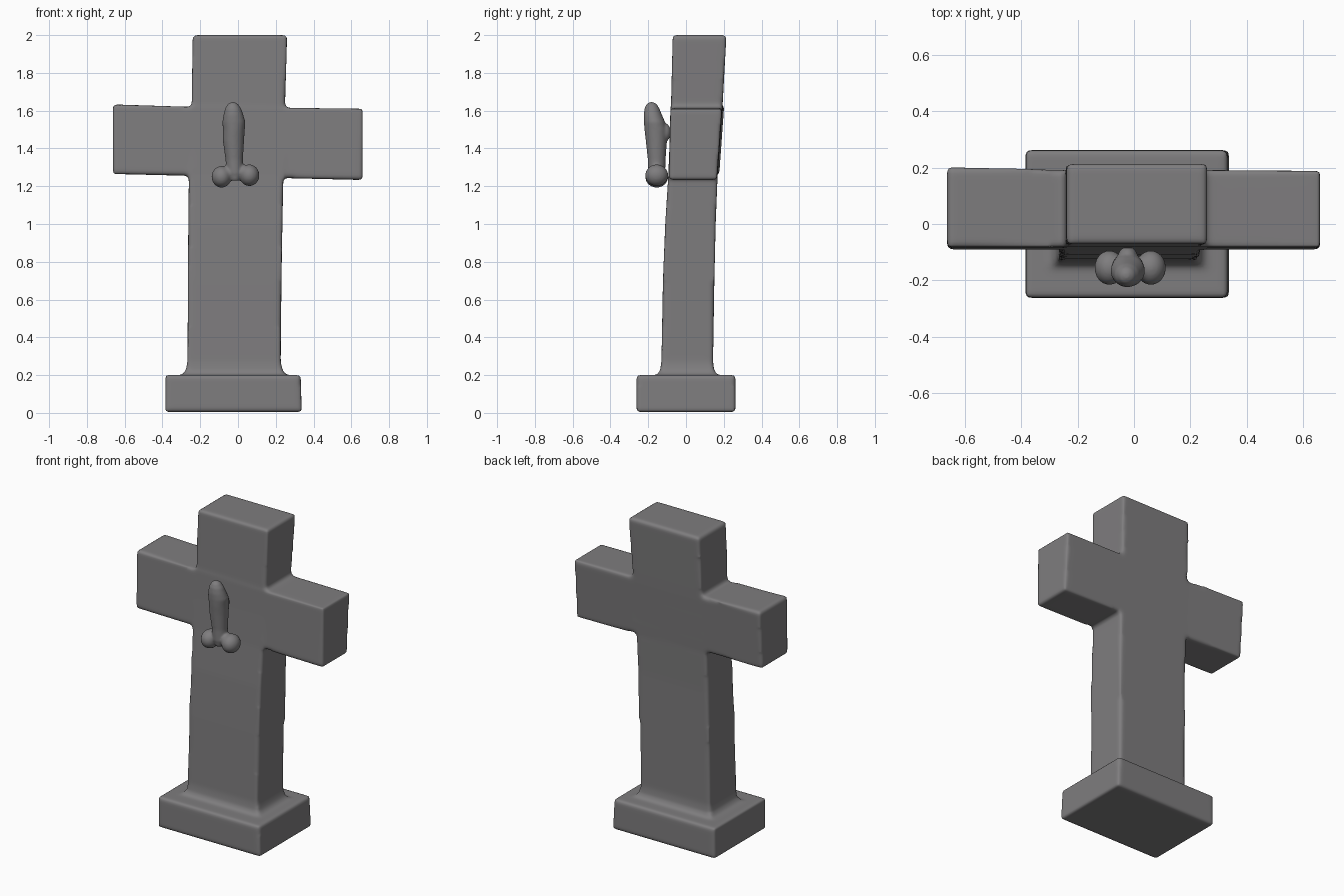
import bpy, bmesh, math
from mathutils import Vector, Matrix

if "Cube" in bpy.data.objects:
    bpy.data.objects.remove(bpy.data.objects["Cube"])

stone = bpy.data.materials.new("grey stone")
stone.diffuse_color = (0.21, 0.205, 0.21, 1)
stone.use_nodes = True
stone.node_tree.nodes["Principled BSDF"].inputs["Base Color"].default_value = stone.diffuse_color


def loft(bm, rings):
    """Closed skin through equal-length rings of points."""
    loops = [[bm.verts.new(p) for p in r] for r in rings]
    n = len(loops[0])
    for a, b in zip(loops, loops[1:]):
        for i in range(n):
            j = (i + 1) % n
            bm.faces.new((a[i], a[j], b[j], b[i]))
    bm.faces.new(loops[0][::-1])
    bm.faces.new(loops[-1])


def level(z, x0, x1, y0, y1):
    return [(x0, y0, z), (x1, y0, z), (x1, y1, z), (x0, y1, z)]


def oval(z, x, y, rx, ry, n=24):
    return [(x + rx * math.cos(2 * math.pi * i / n),
             y + ry * math.sin(2 * math.pi * i / n), z) for i in range(n)]


def ball(bm, centre, scale):
    m = Matrix.Translation(centre) @ Matrix.Diagonal((*scale, 1))
    bmesh.ops.create_uvsphere(bm, u_segments=24, v_segments=16, radius=1, matrix=m)


def finish(name, bm, voxel, passes):
    """Fuse the overlapping solids and soften their edges."""
    bmesh.ops.recalc_face_normals(bm, faces=bm.faces)
    me = bpy.data.meshes.new(name)
    bm.to_mesh(me)
    bm.free()
    me.materials.append(stone)
    ob = bpy.data.objects.new(name, me)
    bpy.context.collection.objects.link(ob)
    r = ob.modifiers.new("fuse", 'REMESH')
    r.mode = 'VOXEL'
    r.voxel_size = voxel
    r.use_smooth_shade = True
    s = ob.modifiers.new("soften", 'SMOOTH')
    s.factor = 0.5
    s.iterations = passes
    return ob


# stone cross: plinth, leaning shaft with flared foot, crossbar
bm = bmesh.new()
loft(bm, [level(0.005, -0.385, 0.337, -0.262, 0.262),
          level(0.20, -0.383, 0.332, -0.262, 0.262)])
loft(bm, [level(0.15, -0.31, 0.27, -0.165, 0.18),
          level(0.20, -0.30, 0.26, -0.155, 0.17),
          level(0.22, -0.278, 0.237, -0.138, 0.15),
          level(0.27, -0.267, 0.226, -0.13, 0.143),
          level(0.70, -0.265, 0.23, -0.122, 0.15),
          level(1.00, -0.263, 0.235, -0.11, 0.157),
          level(1.25, -0.26, 0.24, -0.094, 0.167),
          level(1.60, -0.245, 0.248, -0.08, 0.192),
          level(2.00, -0.24, 0.26, -0.07, 0.214)])
loft(bm, [[(x, -0.091, z0), (x, y0, z0), (x, y1, z1), (x, -0.082, z1)]
          for x, z0, z1, y0, y1 in ((-0.663, 1.265, 1.633, 0.177, 0.203),
                                    (-0.25, 1.255, 1.62, 0.167, 0.193),
                                    (0.25, 1.243, 1.615, 0.167, 0.193),
                                    (0.66, 1.233, 1.61, 0.163, 0.190))])
finish("stone_cross", bm, 0.0115, 6)

# raised ornament: upright stem with rounded cap
bm = bmesh.new()
loft(bm, [oval(z, x, y, rx, ry) for z, x, y, rx, ry in (
    (1.23, -0.015, -0.155, 0.025, 0.035),
    (1.27, -0.017, -0.155, 0.045, 0.045),
    (1.34, -0.020, -0.155, 0.046, 0.047),
    (1.44, -0.024, -0.157, 0.056, 0.056),
    (1.50, -0.022, -0.160, 0.058, 0.060),
    (1.54, -0.022, -0.167, 0.061, 0.056),
    (1.575, -0.024, -0.175, 0.053, 0.049),
    (1.61, -0.026, -0.180, 0.043, 0.040),
    (1.635, -0.027, -0.182, 0.027, 0.027),
    (1.645, -0.027, -0.182, 0.010, 0.010))])
# contact with the cross behind the stem
ball(bm, (-0.022, -0.115, 1.485), (0.035, 0.035, 0.05))
# two rounded lobes at the foot
for x, z, inner in ((-0.087, 1.25, -0.04), (0.06, 1.258, 0.012)):
    ball(bm, (x, -0.155, z), (0.053, 0.061, 0.057))
    ball(bm, ((x + inner) / 2, -0.155, z + 0.016), (0.045, 0.045, 0.04))
finish("front_ornament", bm, 0.006, 5)
